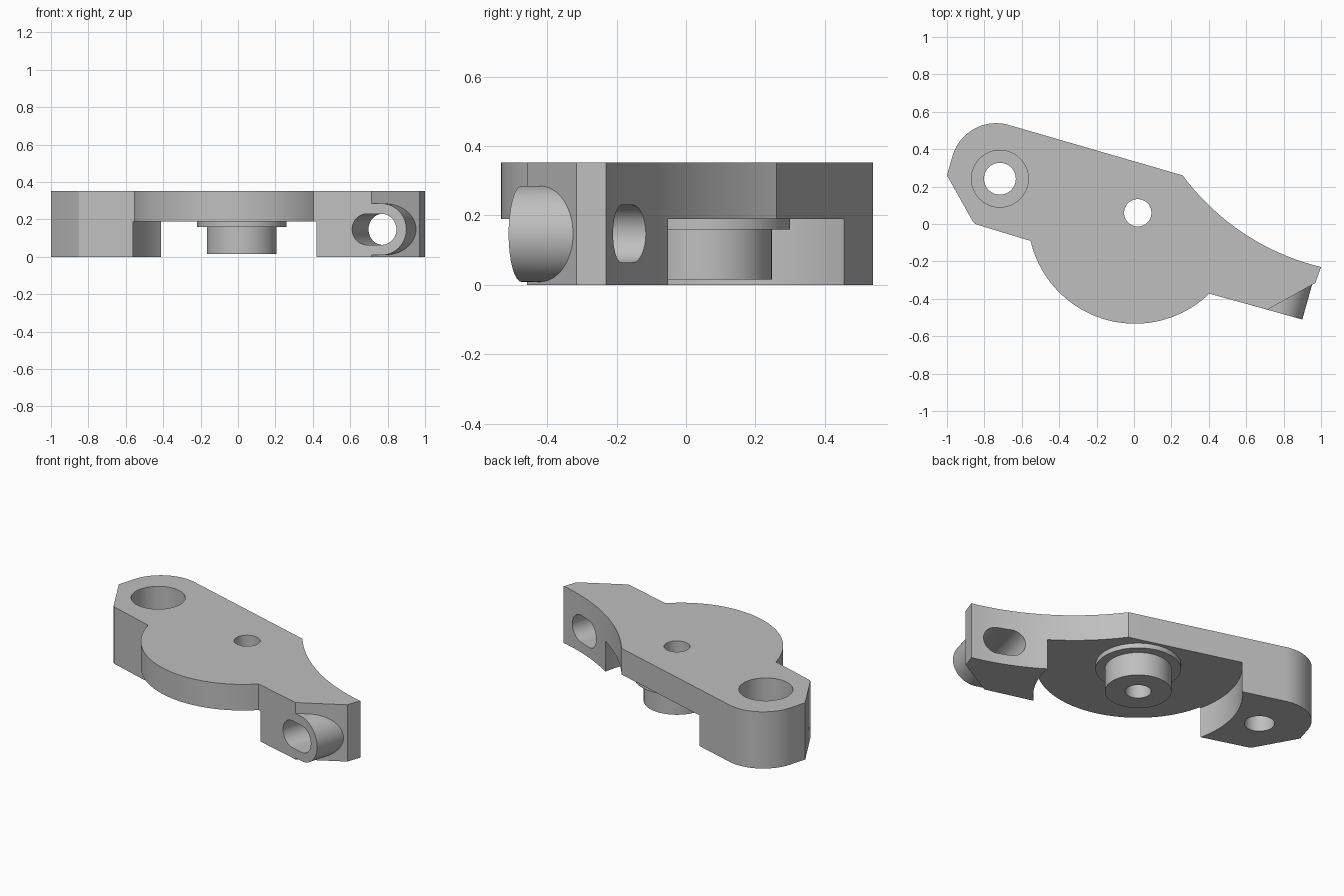
import bpy, bmesh
from math import cos, sin, pi, atan2, hypot, asin
from mathutils import Matrix, Vector

old = bpy.data.objects.get("Cube")
if old:
    bpy.data.objects.remove(old, do_unlink=True)

grey = bpy.data.materials.new("plain grey")
grey.use_nodes = True
colour = (0.52, 0.52, 0.52, 1)
grey.diffuse_color = colour
grey.node_tree.nodes["Principled BSDF"].inputs["Base Color"].default_value = colour


def arc(cx, cy, r, a, b, n):
    return [(cx + r * cos(a + (b - a) * i / n), cy + r * sin(a + (b - a) * i / n))
            for i in range(n + 1)]


def circle(cx, cy, r, n=96):
    return arc(cx, cy, r, 0, 2 * pi, n)[:-1]


def stadium(length, r):
    return arc(0, 0, r, -pi / 2, pi / 2, 32) + arc(-length, 0, r, pi / 2, 3 * pi / 2, 32)


def prism(name, profile, z0, z1, matrix=Matrix()):
    bm = bmesh.new()
    face = bm.faces.new([bm.verts.new((x, y, z0)) for x, y in profile])
    top = bmesh.ops.extrude_face_region(bm, geom=[face])["geom"]
    bmesh.ops.translate(bm, vec=(0, 0, z1 - z0),
                        verts=[v for v in top if isinstance(v, bmesh.types.BMVert)])
    bmesh.ops.recalc_face_normals(bm, faces=bm.faces)
    bm.transform(matrix)
    mesh = bpy.data.meshes.new(name)
    bm.to_mesh(mesh)
    bm.free()
    mesh.materials.append(grey)
    obj = bpy.data.objects.new(name, mesh)
    bpy.context.collection.objects.link(obj)
    return obj


def combine(target, tool, operation):
    mod = target.modifiers.new(tool.name, "BOOLEAN")
    mod.object, mod.operation, mod.solver = tool, operation, "EXACT"
    bpy.context.view_layer.objects.active = target
    bpy.ops.object.modifier_apply(modifier=mod.name)
    bpy.data.objects.remove(tool, do_unlink=True)


HEIGHT, PLATE = 0.352, 0.19
pivot = (0.02, 0.06)

# Outline: rounded left end, straight back, concave right back, disc at the front
tilt = -asin(0.28)
outline = [(-0.86, 0.01), (-1.0, 0.26)]
outline += arc(-0.737, 0.296, 0.243, pi + tilt, pi / 2 + tilt, 24)
start, end, sag = Vector((0.26, 0.26)), Vector((1.0, -0.23)), 0.078
chord = end - start
radius = chord.length ** 2 / (8 * sag) + sag / 2
out = Vector((-chord.y, chord.x)).normalized()
centre = (start + end) / 2 + out * (radius - sag)
a0 = atan2(*(start - centre).yx) % (2 * pi)
a1 = atan2(*(end - centre).yx) % (2 * pi)
outline += arc(centre.x, centre.y, radius, a0, a1, 32)
outline += [(0.97, -0.315), (0.714, -0.458)]
disc = (0.005, 0.04)
outline += arc(*disc, 0.573, atan2(-0.37 - disc[1], 0.40 - disc[0]),
               atan2(-0.09 - disc[1], -0.55 - disc[0]), 56)
outline += [(-0.85, 0.0)]
body = prism("lever_body", outline, 0, HEIGHT)

# Round recess below the middle plate
combine(body, prism("recess", circle(0.01, 0.045, 0.588, 128), -0.1, PLATE), "DIFFERENCE")

# Slotted boss on the right front face
along = Vector((0.963, -0.27, 0)).normalized()
outward = Vector((along.y, -along.x, 0))
frame = Matrix((along, (0, 0, 1), outward)).transposed().to_4x4()
frame.translation = (0.767, -0.473, 0.147)
combine(body, prism("boss", stadium(0.04, 0.138), -0.22, 0.0005, frame), "UNION")
combine(body, prism("slot", stadium(0.08, 0.083), -0.7, 0.1, frame), "DIFFERENCE")

# Stepped post under the plate
combine(body, prism("post_flange", circle(*pivot, 0.24), 0.16, PLATE + 0.05), "UNION")
combine(body, prism("post", circle(*pivot, 0.187), 0.015, PLATE + 0.07), "UNION")

# Pivot hole, and counterbored hole at the left end
bolt = (-0.717, 0.242)
combine(body, prism("pivot_hole", circle(*pivot, 0.073, 64), -0.1, 0.5), "DIFFERENCE")
combine(body, prism("bolt_hole", circle(*bolt, 0.085, 64), -0.1, 0.5), "DIFFERENCE")
combine(body, prism("counterbore", circle(*bolt, 0.152), 0.16, 0.5), "DIFFERENCE")

# Smooth curved walls, keep edges sharp
bpy.ops.object.select_all(action="DESELECT")
body.select_set(True)
bpy.context.view_layer.objects.active = body
bpy.ops.object.shade_smooth_by_angle(angle=0.4)
